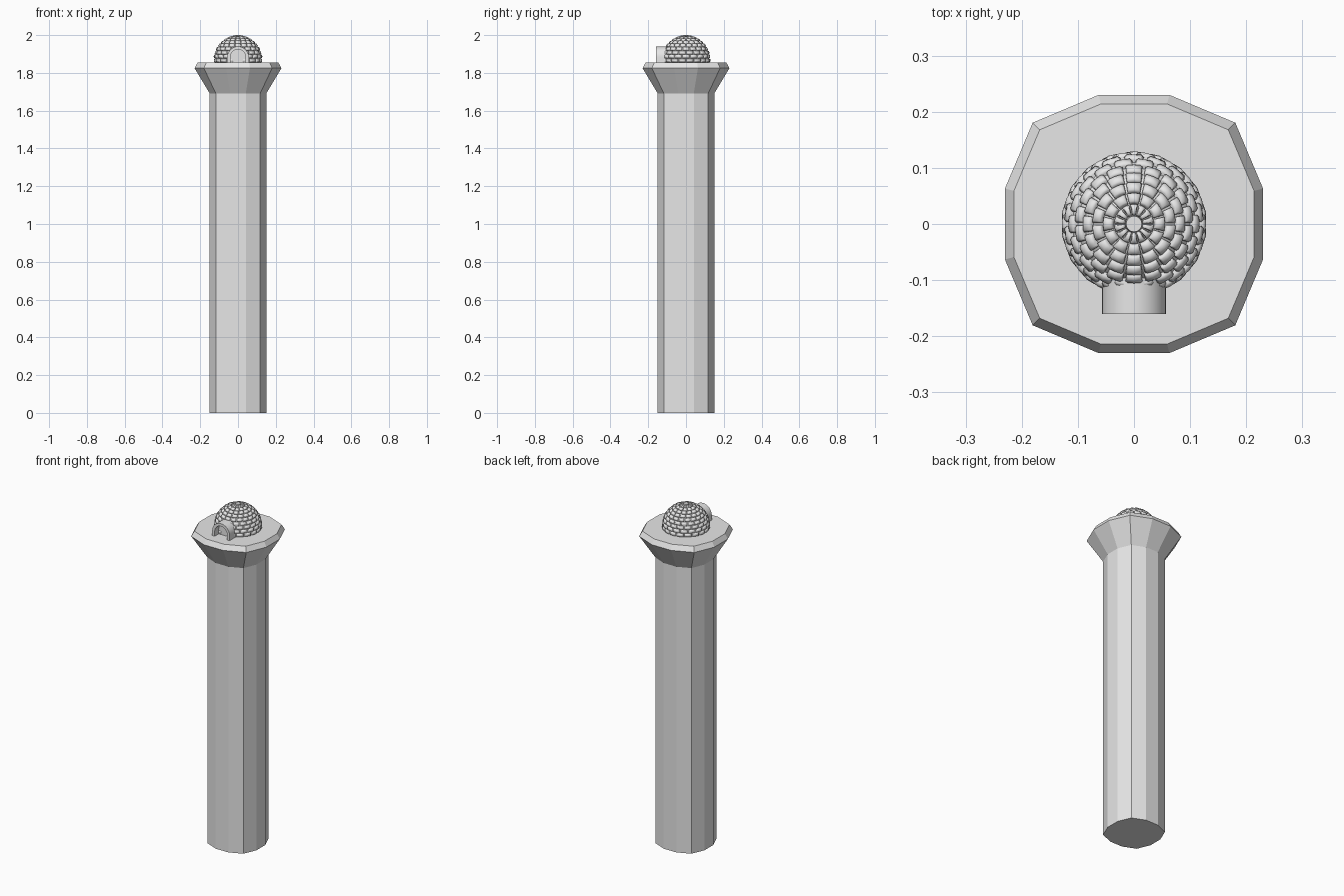
import bpy, bmesh, math
from mathutils import Vector

old = bpy.data.objects.get("Cube")
if old:
    bpy.data.objects.remove(old)

stone = bpy.data.materials.new("pale_grey_stone")
stone.diffuse_color = (0.8, 0.8, 0.8, 1)
stone.use_nodes = True
stone.node_tree.nodes["Principled BSDF"].inputs["Base Color"].default_value = (0.8, 0.8, 0.8, 1)

DECK = 1.854                       # height of the platform top
CENTRE = Vector((0, 0, 1.87))      # centre of the dome
R = 0.13


def finish(bm, name, smooth=None):
    bmesh.ops.recalc_face_normals(bm, faces=bm.faces)
    mesh = bpy.data.meshes.new(name)
    bm.to_mesh(mesh)
    bm.free()
    mesh.materials.append(stone)
    obj = bpy.data.objects.new(name, mesh)
    bpy.context.collection.objects.link(obj)
    if smooth:
        bpy.ops.object.select_all(action='DESELECT')
        obj.select_set(True)
        bpy.context.view_layer.objects.active = obj
        bpy.ops.object.shade_smooth_by_angle(angle=math.radians(smooth))
    return obj


def twelve_sided(half, z):
    """Squared-off twelve-sided outline."""
    quarter = [(1, 0.275), (0.785, 0.785), (0.275, 1)]
    pts = []
    for k in range(4):
        for x, y in quarter:
            for _ in range(k):
                x, y = -y, x
            pts.append((x * half, y * half, z))
    return pts


def lofted(name, sections):
    bm = bmesh.new()
    rings = [[bm.verts.new(p) for p in twelve_sided(h, z)] for h, z in sections]
    for a, b in zip(rings, rings[1:]):
        for i in range(len(a)):
            j = (i + 1) % len(a)
            bm.faces.new((a[i], a[j], b[j], b[i]))
    bm.faces.new(rings[0])
    bm.faces.new(rings[-1])
    return finish(bm, name)


def on_sphere(polar, turn, r):
    s = math.sin(polar)
    return CENTRE + r * Vector((s * math.cos(turn), s * math.sin(turn), math.cos(polar)))


# Column with its flared head
lofted("column", [(0.15, 0), (0.15, 1.692), (0.23, 1.825), (0.214, DECK)])

# Dome core behind the bricks
bm = bmesh.new()
bmesh.ops.create_uvsphere(bm, u_segments=32, v_segments=20, radius=R - 0.011)
bmesh.ops.translate(bm, verts=bm.verts, vec=CENTRE)
finish(bm, "dome_core", 40)

# Pillow-shaped bricks in staggered rows
steps = [0, 0.03, 0.15, 0.5, 0.85, 0.97, 1]
depth = [0.018, 0.006, 0.0015, 0, 0.0015, 0.006, 0.018]


def add_brick(bm, p0, p1, t0, t1):
    n = len(steps)
    grid = [[bm.verts.new(on_sphere(p0 + (p1 - p0) * steps[i], t0 + (t1 - t0) * steps[j],
                                    R - max(depth[i], depth[j])))
             for j in range(n)] for i in range(n)]
    for i in range(n - 1):
        for j in range(n - 1):
            bm.faces.new((grid[i][j], grid[i + 1][j], grid[i + 1][j + 1], grid[i][j + 1]))


bm = bmesh.new()
counts = [14, 12, 14, 16, 18, 18, 18, 18, 18]
start, row_step = math.radians(7), math.radians(10)
for row, count in enumerate(counts):
    p0 = start + row * row_step
    width = math.tau / count
    for k in range(count):
        t0 = (k + 0.5 * (row % 2)) * width
        mid = on_sphere(p0 + row_step / 2, t0 + width / 2, R)
        # leave the doorway clear
        if mid.y < 0 and abs(mid.x) < 0.03 and mid.z < 1.915:
            continue
        add_brick(bm, p0 + 0.004, p0 + row_step - 0.004, t0 + 0.02, t0 + width - 0.02)
finish(bm, "dome_bricks", 60)

# Round stone closing the top
bm = bmesh.new()
bmesh.ops.create_cone(bm, cap_ends=True, segments=20, radius1=0.016, radius2=0.014, depth=0.016)
bmesh.ops.translate(bm, verts=bm.verts, vec=(0, 0, 1.992))
finish(bm, "dome_cap", 30)


def arch_outline(half, spring, y):
    pts = [(-half, y, DECK)]
    for i in range(17):
        a = math.pi * (1 - i / 16)
        pts.append((half * math.cos(a), y, spring + half * math.sin(a)))
    return pts + [(half, y, DECK)]


# Arched entrance passage
bm = bmesh.new()
loops = [[bm.verts.new(p) for p in arch_outline(h, 1.883, y)]
         for h, y in [(0.057, -0.16), (0.057, -0.09), (0.041, -0.09), (0.041, -0.16)]]
for a, b in zip(loops, loops[1:] + loops[:1]):
    for i in range(len(a) - 1):
        bm.faces.new((a[i], a[i + 1], b[i + 1], b[i]))
finish(bm, "entrance_arch", 40)

# Flat back wall of the passage
bm = bmesh.new()
front = bm.faces.new([bm.verts.new(p) for p in arch_outline(0.045, 1.883, -0.122)])
ext = bmesh.ops.extrude_face_region(bm, geom=[front])
bmesh.ops.translate(bm, vec=(0, 0.008, 0),
                    verts=[v for v in ext["geom"] if isinstance(v, bmesh.types.BMVert)])
finish(bm, "entrance_back_wall")
